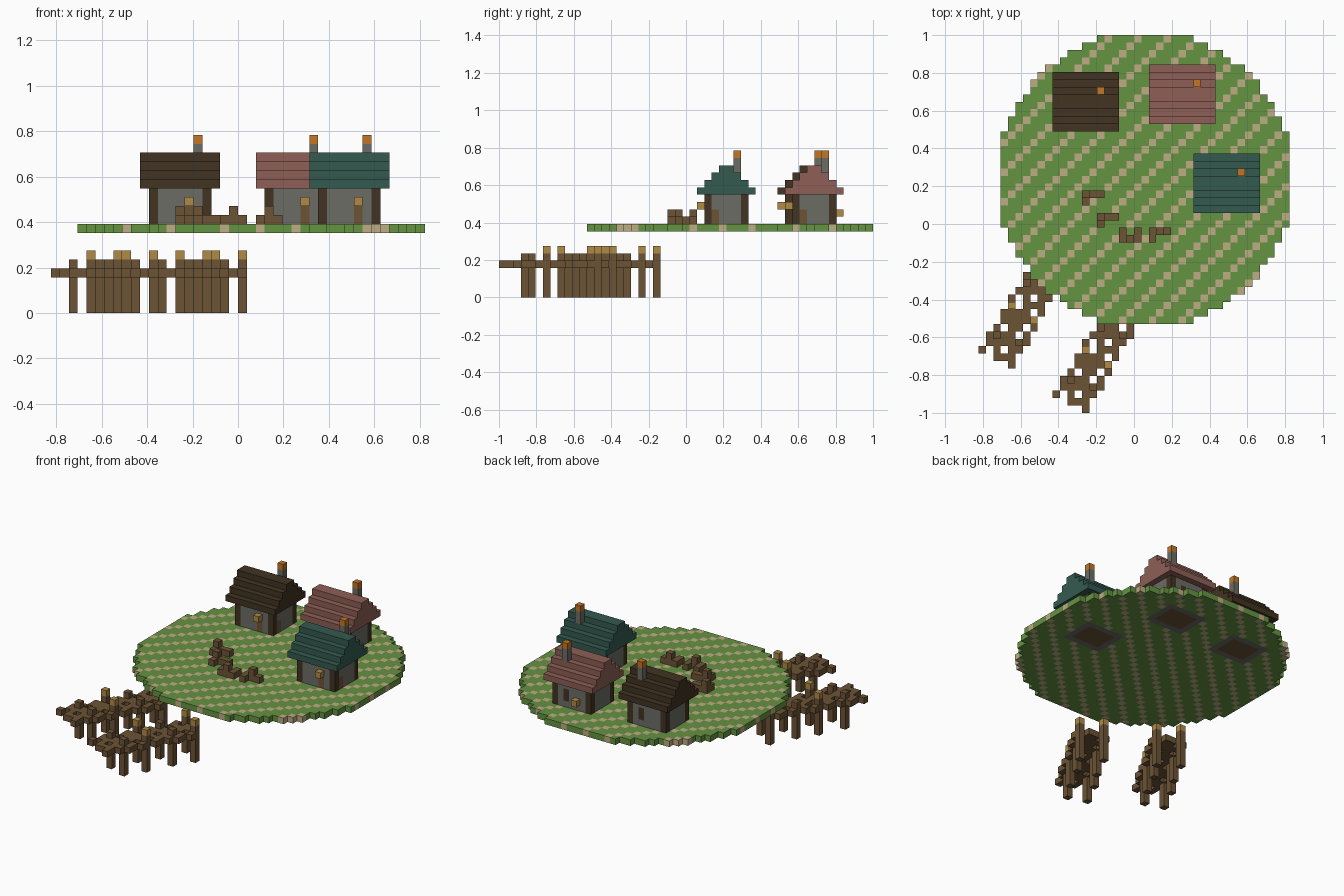
import bpy
import bmesh
import math
from mathutils import Vector

if "Cube" in bpy.data.objects:
    bpy.data.objects.remove(bpy.data.objects["Cube"], do_unlink=True)

UNIT = 2 / 51                      # edge of one block
ORIGIN = Vector((21, 25.5, 0))     # block coordinate placed at the world origin


def linear(c):
    c /= 255
    return c / 12.92 if c <= 0.04045 else ((c + 0.055) / 1.055) ** 2.4


def material(name, *rgb):
    colour = [linear(c) for c in rgb] + [1]
    m = bpy.data.materials.new(name)
    m.use_nodes = True
    m.diffuse_color = colour
    m.node_tree.nodes["Principled BSDF"].inputs["Base Color"].default_value = colour
    return m


GRASS = material("grass green", 101, 147, 66)
PATH = material("path tan", 190, 174, 132)
WOOD = material("wood brown", 108, 83, 53)
TIMBER = material("dark timber", 65, 51, 33)
STONE = material("stone grey", 108, 108, 102)
PINK = material("pink roof", 142, 95, 86)
TEAL = material("teal roof", 52, 90, 79)
LANTERN = material("lantern ochre", 176, 138, 70)
EMBER = material("chimney orange", 196, 118, 38)

SIDES = [Vector(s) for s in ((1, 0, 0), (-1, 0, 0), (0, 1, 0), (0, -1, 0), (0, 0, 1), (0, 0, -1))]


def block_object(name, blocks):
    """Skin a dictionary of {(x, y, z): material} with outer faces only."""
    bm = bmesh.new()
    mats = list(dict.fromkeys(blocks.values()))
    corners = {}

    def corner(p):
        key = tuple(round(c * 2) for c in p)
        if key not in corners:
            corners[key] = bm.verts.new((p - ORIGIN) * UNIT)
        return corners[key]

    for cell, mat in blocks.items():
        middle = Vector(cell) + Vector((0.5, 0.5, 0.5))
        for n in SIDES:
            if tuple(int(a + b) for a, b in zip(cell, n)) in blocks:
                continue
            u = Vector((n.y, n.z, n.x))
            w = n.cross(u)
            ring = [(-u - w), (u - w), (u + w), (w - u)]
            face = bm.faces.new([corner(middle + (n + r) / 2) for r in ring])
            face.material_index = mats.index(mat)
    mesh = bpy.data.meshes.new(name)
    bm.to_mesh(mesh)
    bm.free()
    for m in mats:
        mesh.materials.append(m)
    obj = bpy.data.objects.new(name, mesh)
    bpy.context.collection.objects.link(obj)
    return obj


def box(x0, x1, y0, y1, z0, z1, mat):
    """Blocks of a solid box, end coordinates included."""
    return {(x, y, z): mat for x in range(x0, x1 + 1)
            for y in range(y0, y1 + 1) for z in range(z0, z1 + 1)}


# Houses: walls with corner posts, door, stepped roof, chimney, lantern
HOUSES = {"dark": (11, 39, TIMBER), "pink": (24, 40, PINK), "teal": (30, 28, TEAL)}
footprints = set()
for label, (x, y, roof_mat) in HOUSES.items():
    footprints |= {(a, b) for a in range(x, x + 7) for b in range(y, y + 6)}
    walls = box(x, x + 6, y, y + 5, 9, 13, STONE)
    walls.update(box(x + 1, x + 5, y + 1, y + 4, 9, 9, WOOD))
    for a in (x, x + 6):
        for b in (y, y + 5):
            walls.update(box(a, a, b, b, 10, 13, TIMBER))
    walls.update(box(x + 4, x + 4, y, y, 10, 11, WOOD))
    walls.update(box(x + 6, x + 6, y + 1, y + 1, 10, 11, WOOD))
    walls.update(box(x + 4, x + 4, y + 5, y + 5, 11, 12, TIMBER))
    block_object(label + "_house_walls", walls)

    roof = {}
    for step in range(4):
        roof.update(box(x - 1, x + 7, y - 1 + step, y + 6 - step, 14 + step, 14 + step, roof_mat))
    block_object(label + "_house_roof", roof)

    chimney = box(x + 5, x + 5, y + 4, y + 4, 17, 18, STONE)
    chimney[(x + 5, y + 4, 19)] = EMBER
    block_object(label + "_house_chimney", chimney)
    block_object(label + "_house_lantern", {(x + 4, y - 1, 12): LANTERN})
block_object("back_lantern", {(26, 46, 11): LANTERN})

# Round ground with diagonal path stripes
ground = {}
for dx in range(-19, 20):
    for dy in range(-19, 20):
        cell = (22 + dx, 31 + dy)
        if dx * dx + dy * dy < 400 and cell not in footprints:
            ground[cell + (9,)] = PATH if (dx - dy) % 4 == 0 else GRASS
block_object("ground", ground)

# Low log walls in the square
LOGS = [((14, 29), (15, 29), (16, 29), (14, 28)),
        ((16, 26), (17, 26), (18, 26), (16, 25)),
        ((20, 23), (19, 23), (21, 23), (19, 24), (21, 24)),
        ((24, 24), (23, 24), (25, 24), (23, 23))]
for i, cells in enumerate(LOGS):
    logs = {c + (10,): WOOD for c in cells}
    logs[cells[0] + (11,)] = WOOD      # first cell is the raised one
    block_object("log_wall_%d" % (i + 1), logs)

# Two slanted piers: plank deck on paired posts, every other pair lantern-topped
SIN, COS = 0.5, math.sqrt(0.75)


def pier_cell(t, w):
    return round(13.5 + t * SIN + w * COS), round(3.5 + t * COS - w * SIN)


for name, sx, sy in (("right_pier", 0, 0), ("left_pier", -10, 6)):
    pier = {}
    for t in range(-3, 13):
        for w in range(-2, 3):
            if t % 4 == 1 and abs(w) == 1:
                continue               # gaps between planks
            a, b = pier_cell(t, w * 0.9)
            pier[(a + sx, b + sy, 4)] = WOOD
    for k in range(4):
        for w in (-1.8, 1.8):
            a, b = pier_cell(4 * k, w)
            pier.update(box(a + sx, a + sx, b + sy, b + sy, 0, 5, WOOD))
            if k % 2:
                pier[(a + sx, b + sy, 6)] = LANTERN
    block_object(name, pier)
